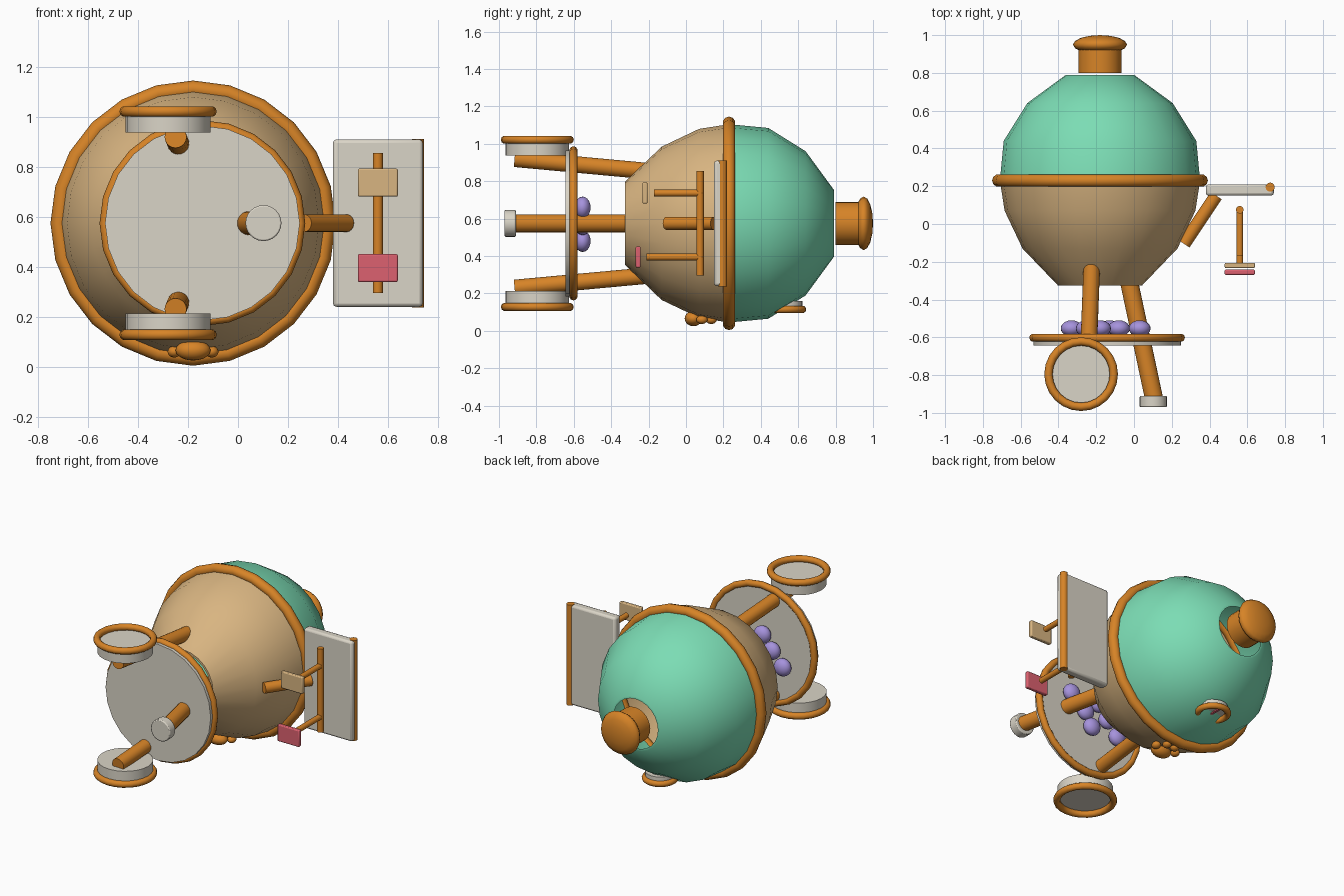
import bpy, bmesh, math
from mathutils import Vector, Matrix

old = bpy.data.objects.get("Cube")
if old:
    bpy.data.objects.remove(old, do_unlink=True)


def material(name, rgb):
    m = bpy.data.materials.new(name)
    m.use_nodes = True
    color = (*rgb, 1)
    m.diffuse_color = color
    m.node_tree.nodes["Principled BSDF"].inputs["Base Color"].default_value = color
    return m


ORANGE = material("orange", (0.68, 0.23, 0.02))
TAN = material("tan", (0.69, 0.46, 0.22))
GREEN = material("mint_green", (0.2, 0.72, 0.46))
WHITE = material("warm_white", (0.7, 0.66, 0.57))
RED = material("coral_red", (0.72, 0.12, 0.16))
PURPLE = material("lavender", (0.38, 0.29, 0.72))

CX, CZ = -0.18, 0.575          # body axis, which runs along y
Y, Z = Vector((0, 1, 0)), Vector((0, 0, 1))


def finish(name, bm, mat, angle=40):
    bmesh.ops.recalc_face_normals(bm, faces=bm.faces)
    mesh = bpy.data.meshes.new(name)
    bm.to_mesh(mesh)
    bm.free()
    mesh.materials.append(mat)
    ob = bpy.data.objects.new(name, mesh)
    bpy.context.collection.objects.link(ob)
    bpy.ops.object.select_all(action='DESELECT')
    ob.select_set(True)
    bpy.context.view_layer.objects.active = ob
    bpy.ops.object.shade_smooth_by_angle(angle=math.radians(angle))
    return ob


def bevel(ob, width):
    b = ob.modifiers.new("soft_edges", 'BEVEL')
    b.width, b.segments = width, 2


def lathe(name, center, axis, profile, mat, closed=False, steps=24):
    """Spin (radius, height) points around an axis."""
    bm = bmesh.new()
    vs = [bm.verts.new((r, 0, h)) for r, h in profile]
    edges = [bm.edges.new(p) for p in zip(vs, vs[1:])]
    if closed:
        edges.append(bm.edges.new((vs[-1], vs[0])))
    bmesh.ops.spin(bm, geom=vs + edges, cent=(0, 0, 0), axis=(0, 0, 1),
                   angle=math.tau, steps=steps)
    bmesh.ops.remove_doubles(bm, verts=bm.verts, dist=1e-5)
    bm.transform(Matrix.Translation(center) @ Z.rotation_difference(axis).to_matrix().to_4x4())
    return finish(name, bm, mat)


def ring(name, center, axis, major, minor, mat=ORANGE):
    circle = [(major + minor * math.cos(i * math.tau / 10),
               minor * math.sin(i * math.tau / 10)) for i in range(10)]
    return lathe(name, center, axis, circle, mat, closed=True)


def rod(name, a, b, radius, mat=ORANGE, steps=20):
    a, b = Vector(a), Vector(b)
    bm = bmesh.new()
    bmesh.ops.create_cone(bm, cap_ends=True, segments=steps, radius1=radius,
                          radius2=radius, depth=(b - a).length)
    turn = Z.rotation_difference(b - a).to_matrix().to_4x4()
    bm.transform(Matrix.Translation((a + b) / 2) @ turn)
    return finish(name, bm, mat)


def ball(name, center, size, mat, rings=10):
    bm = bmesh.new()
    bmesh.ops.create_uvsphere(bm, u_segments=20, v_segments=rings, radius=1)
    turn = Matrix.Rotation(-math.pi / 2, 4, 'X')
    bm.transform(Matrix.Translation(center) @ Matrix.Diagonal((*size, 1)) @ turn)
    return finish(name, bm, mat, 60)


def box(name, low, high, mat, soft=0.0):
    low, high = Vector(low), Vector(high)
    bm = bmesh.new()
    bmesh.ops.create_cube(bm, size=1)
    bm.transform(Matrix.Translation((low + high) / 2) @ Matrix.Diagonal((*(high - low), 1)))
    ob = finish(name, bm, mat)
    if soft:
        bevel(ob, soft)
    return ob


# Open bowl and lid shells with a rim between them
axis_point = Vector((CX, 0, CZ))
T = 0.015


def shell(name, profile, mat):
    inner = [(r - T, h) for r, h in reversed(profile)]
    lathe(name, axis_point, Y, profile + inner, mat, closed=True)


shell("bowl", [(0.53, 0.23), (0.505, 0.07), (0.41, -0.13), (0.223, -0.325)], TAN)
shell("lid", [(0.53, 0.23), (0.51, 0.44), (0.385, 0.64), (0.18, 0.79)], GREEN)
ring("rim", (CX, 0.23, CZ), Y, 0.537, 0.034)

# Lid knob
rod("knob_stem", (CX, 0.80, CZ), (CX, 0.93, CZ), 0.115, steps=24)
ball("knob_cap", (CX, 0.95, CZ), (0.143, 0.05, 0.143), ORANGE, 8)

# Ash tray with rim and coals
tray_x = -0.1425
rod("tray", (tray_x, -0.643, CZ), (tray_x, -0.59, CZ), 0.39, WHITE, 24)
ring("tray_rim", (tray_x, -0.602, CZ), Y, 0.39, 0.022)
for i, (x, dz) in enumerate([(0.03, 1), (-0.18, 1), (-0.25, 0),
                             (-0.08, 0), (-0.33, -1), (-0.13, -1)]):
    ball(f"coal_{i + 1}", (x, -0.553, 0.57 + 0.09 * dz), (0.058, 0.043, 0.058), PURPLE)

# Legs, wheels and foot
for side, s in (("upper", 1), ("lower", -1)):
    rod(f"{side}_leg", (-0.25, -0.915, CZ + 0.345 * s), (-0.222, -0.18, CZ + 0.277 * s), 0.044)
    rod(f"{side}_wheel_hub", (-0.28, -0.795, CZ + 0.362 * s),
        (-0.28, -0.795, CZ + 0.432 * s), 0.17, WHITE, 24)
    ring(f"{side}_tire", (-0.28, -0.795, CZ + 0.447 * s), Z, 0.173, 0.022)
rod("plain_leg", (0.105, -0.92, CZ), (-0.04, -0.24, CZ), 0.048)
bevel(rod("foot", (0.102, -0.97, CZ), (0.102, -0.91, CZ), 0.072, WHITE, 24), 0.006)

# Side table with edge bar and bracket
box("side_table", (0.38, 0.15, 0.24), (0.74, 0.21, 0.91), WHITE, 0.014)
rod("table_edge_bar", (0.721, 0.195, 0.238), (0.721, 0.195, 0.912), 0.024)
rod("table_bracket", (0.265, -0.105, CZ), (0.435, 0.15, CZ), 0.035)

# Utensil rail with two hanging tools
rod("utensil_rail", (0.56, 0.075, 0.295), (0.56, 0.075, 0.855), 0.02)
for name, z, tip, back, mat in (("spatula", 0.737, -0.17, -0.206, TAN),
                                ("turner", 0.395, -0.21, -0.242, RED)):
    rod(f"{name}_handle", (0.56, tip, z), (0.56, 0.085, z), 0.018)
    box(f"{name}_blade", (0.48, back - 0.027, z - 0.056), (0.64, back, z + 0.056), mat, 0.006)

# Thermometer set into the underside of the lid
rod("thermometer_dial", (CX, 0.53, 0.125), (CX, 0.53, 0.16), 0.092, WHITE, 24)
ring("thermometer_ring", (CX, 0.53, 0.115), Z, 0.093, 0.02)
box("thermometer_needle", (CX - 0.008, 0.49, 0.112), (CX + 0.008, 0.59, 0.12), RED)

# Paw ornament on the underside of the bowl
ball("paw_pad", (CX, 0.04, 0.066), (0.07, 0.047, 0.041), ORANGE)
for i, (dx, y) in enumerate([(-0.075, 0.085), (-0.03, 0.135), (0.03, 0.135), (0.075, 0.085)]):
    ball(f"paw_toe_{i + 1}", (CX + dx, y, 0.06), (0.027, 0.03, 0.023), ORANGE)
